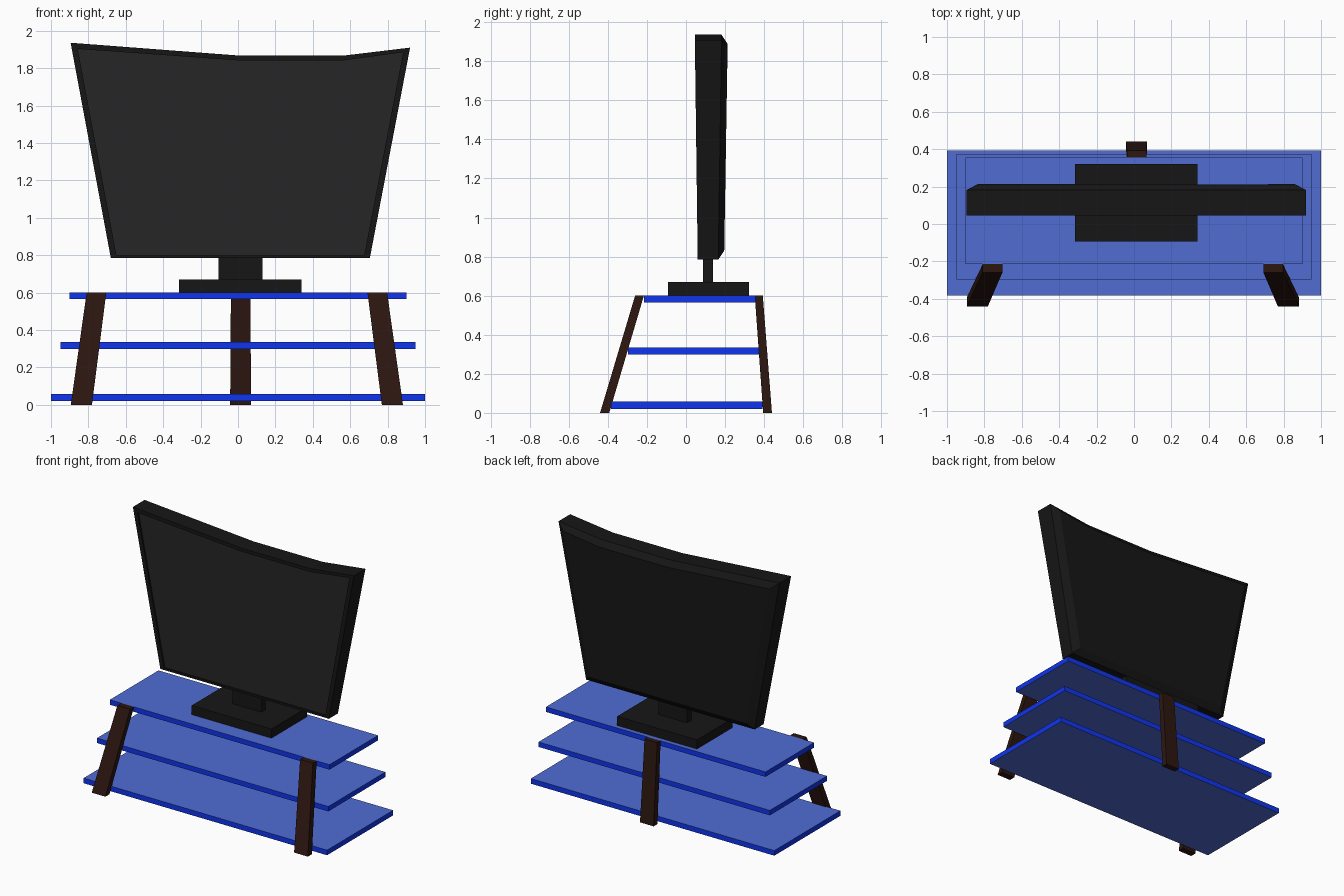
import bpy, bmesh

if "Cube" in bpy.data.objects:
    bpy.data.objects.remove(bpy.data.objects["Cube"])

def material(name, rgb):
    m = bpy.data.materials.new(name)
    m.diffuse_color = (*rgb, 1)
    m.use_nodes = True
    m.node_tree.nodes["Principled BSDF"].inputs["Base Color"].default_value = m.diffuse_color
    return m

BLACK = material("black_plastic", (0.008, 0.008, 0.008))
SCREEN = material("dark_screen", (0.02, 0.02, 0.02))
WOOD = material("dark_wood", (0.025, 0.008, 0.005))
EDGE = material("blue_edge", (0.005, 0.035, 0.85))
GLASS = material("blue_glass", (0.08, 0.15, 0.65))

def loft(name, loops, mats, cap_mat=(0, 0)):
    """Skin a stack of equal-length loops and cap both ends."""
    bm = bmesh.new()
    rings = [[bm.verts.new(p) for p in loop] for loop in loops]
    n = len(rings[0])
    for a, b in zip(rings, rings[1:]):
        for i in range(n):
            j = (i + 1) % n
            bm.faces.new((a[i], a[j], b[j], b[i]))
    for ring, mi in zip((rings[0], rings[-1]), cap_mat):
        bm.faces.new(ring).material_index = mi
    bmesh.ops.recalc_face_normals(bm, faces=bm.faces)
    me = bpy.data.meshes.new(name)
    bm.to_mesh(me)
    bm.free()
    for m in mats:
        me.materials.append(m)
    ob = bpy.data.objects.new(name, me)
    bpy.context.collection.objects.link(ob)
    return ob

def rect(x0, x1, y0, y1, z):
    return [(x0, y0, z), (x1, y0, z), (x1, y1, z), (x0, y1, z)]

def box(name, x0, x1, y0, y1, z0, z1, mats, cap_mat=(0, 0)):
    loft(name, [rect(x0, x1, y0, y1, z) for z in (z0, z1)], mats, cap_mat)

# Three shelves, narrowing upward
for name, hx, y0, y1, z0, z1 in (
        ("bottom_shelf", 1.0, -0.383, 0.392, 0.02, 0.058),
        ("middle_shelf", 0.95, -0.297, 0.373, 0.299, 0.336),
        ("top_shelf", 0.902, -0.215, 0.355, 0.565, 0.602)):
    box(name, -hx, hx, y0, y1, z0, z1, [EDGE, GLASS], (1, 1))

# Splayed front legs and the single back leg
for name, s, d in (("front_leg_left", -1, -0.006), ("front_leg_right", 1, -0.006)):
    loft(name, [rect(s * 0.775 + d, s * 0.888 + d, -0.44, -0.393, 0),
                rect(s * 0.698 + d, s * 0.803 + d, -0.26, -0.215, 0.602)], [WOOD])
loft("back_leg", [rect(-0.042, 0.07, 0.395, 0.44, 0),
                  rect(-0.038, 0.066, 0.352, 0.393, 0.602)], [WOOD])

# Television stand
box("stand_base", -0.315, 0.34, -0.093, 0.322, 0.602, 0.67, [BLACK])
box("stand_neck", -0.105, 0.13, 0.088, 0.138, 0.66, 0.80, [BLACK])

# Television body: flared outline, thin recessed screen, chamfered back
outer = [(-0.68, 0.785), (0.705, 0.785), (0.92, 1.91), (0.57, 1.868), (0.0, 1.868), (-0.895, 1.936)]
inner = [(-0.65, 0.80), (0.675, 0.80), (0.883, 1.885), (0.565, 1.842), (0.0, 1.842), (-0.857, 1.903)]
rear = [(-0.63, 0.83), (0.655, 0.83), (0.86, 1.865), (0.565, 1.825), (0.0, 1.825), (-0.835, 1.888)]

def sheet(outline, y_low, y_high):
    return [(x, y_low + (y_high - y_low) * (z - 0.785) / 1.15, z) for x, z in outline]

loft("television", [sheet(inner, 0.072, 0.057), sheet(inner, 0.06, 0.045),
                    sheet(outer, 0.06, 0.045), sheet(outer, 0.165, 0.182),
                    sheet(rear, 0.195, 0.214)], [BLACK, SCREEN], (1, 0))
